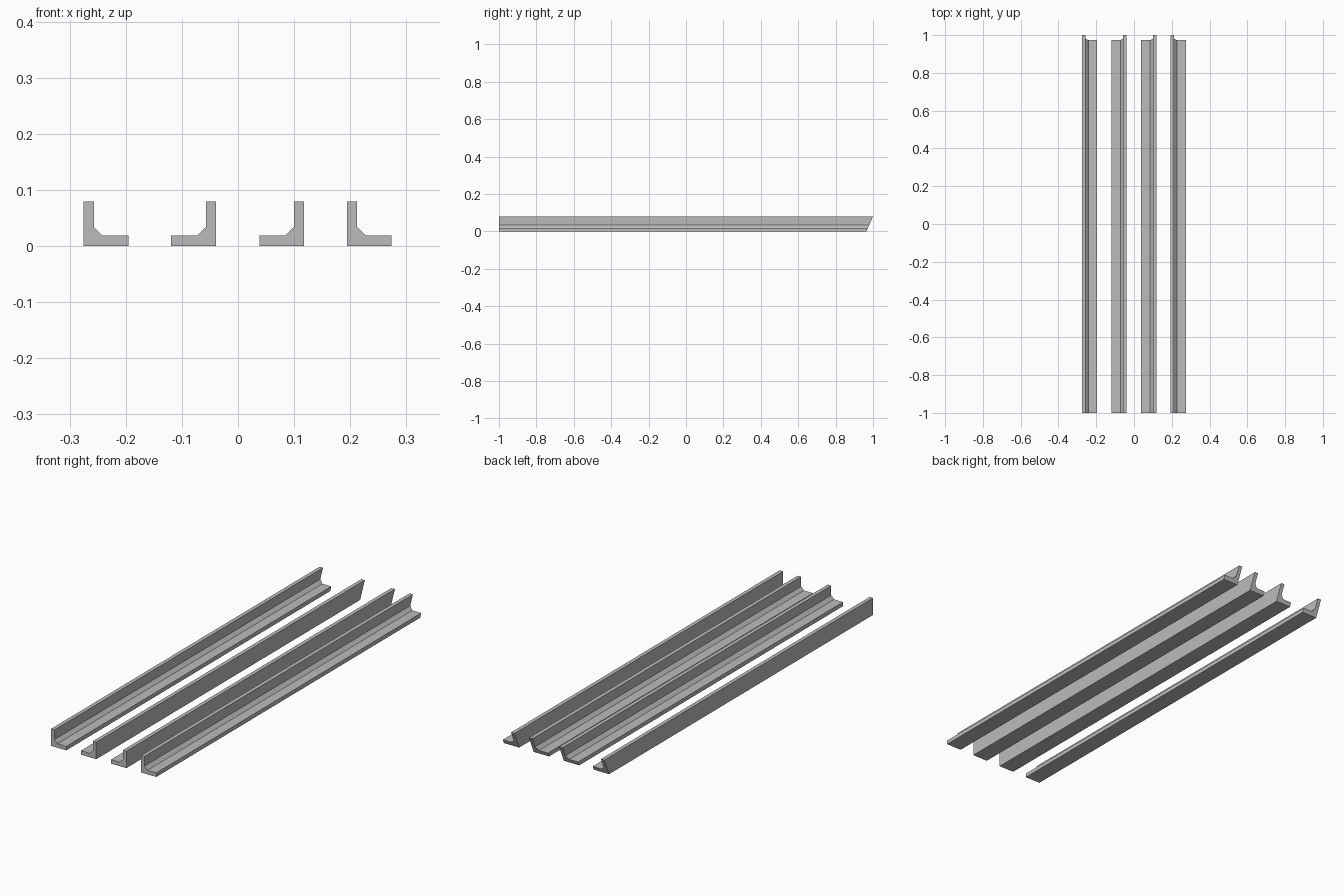
import bpy
import bmesh

cube = bpy.data.objects.get("Cube")
if cube:
    bpy.data.objects.remove(cube, do_unlink=True)

# Plain steel colour
STEEL = (0.5, 0.5, 0.5, 1.0)
steel = bpy.data.materials.new("grey_steel")
steel.use_nodes = True
steel.diffuse_color = STEEL
steel.node_tree.nodes["Principled BSDF"].inputs["Base Color"].default_value = STEEL

SIZE = 0.08        # leg length of the angle section
WALL = 0.018       # upright thickness
FLANGE = 0.019     # flat thickness
FILLET = 0.0155    # chamfer in the inner corner
FRONT, BACK = -1.0, 1.0
MITRE = 0.035      # how far the back end slants forward at the bottom

# L-shaped cross-section, heel at the origin
PROFILE = [
    (0, 0), (SIZE, 0), (SIZE, FLANGE), (WALL + FILLET, FLANGE),
    (WALL, FLANGE + FILLET), (WALL, SIZE), (0, SIZE),
]


def angle_bar(name, heel_x, direction):
    """Straight angle bar, square at the front and mitred at the back."""
    bm = bmesh.new()
    front = [bm.verts.new((heel_x + direction * x, FRONT, z)) for x, z in PROFILE]
    back = [bm.verts.new((heel_x + direction * x, BACK - MITRE * (1 - z / SIZE), z))
            for x, z in PROFILE]
    bm.faces.new(front)
    bm.faces.new(back[::-1])
    for i in range(len(PROFILE)):
        j = (i + 1) % len(PROFILE)
        bm.faces.new((front[i], back[i], back[j], front[j]))
    bmesh.ops.recalc_face_normals(bm, faces=bm.faces)
    mesh = bpy.data.meshes.new(name)
    bm.to_mesh(mesh)
    bm.free()
    mesh.materials.append(steel)
    bar = bpy.data.objects.new(name, mesh)
    bpy.context.collection.objects.link(bar)


# Four bars side by side: heel position and the side the flange points to
for name, heel_x, direction in (
    ("outer_right_angle_bar", -0.275, 1),
    ("inner_right_angle_bar", -0.039, -1),
    ("inner_left_angle_bar", 0.118, -1),
    ("outer_left_angle_bar", 0.194, 1),
):
    angle_bar(name, heel_x, direction)
